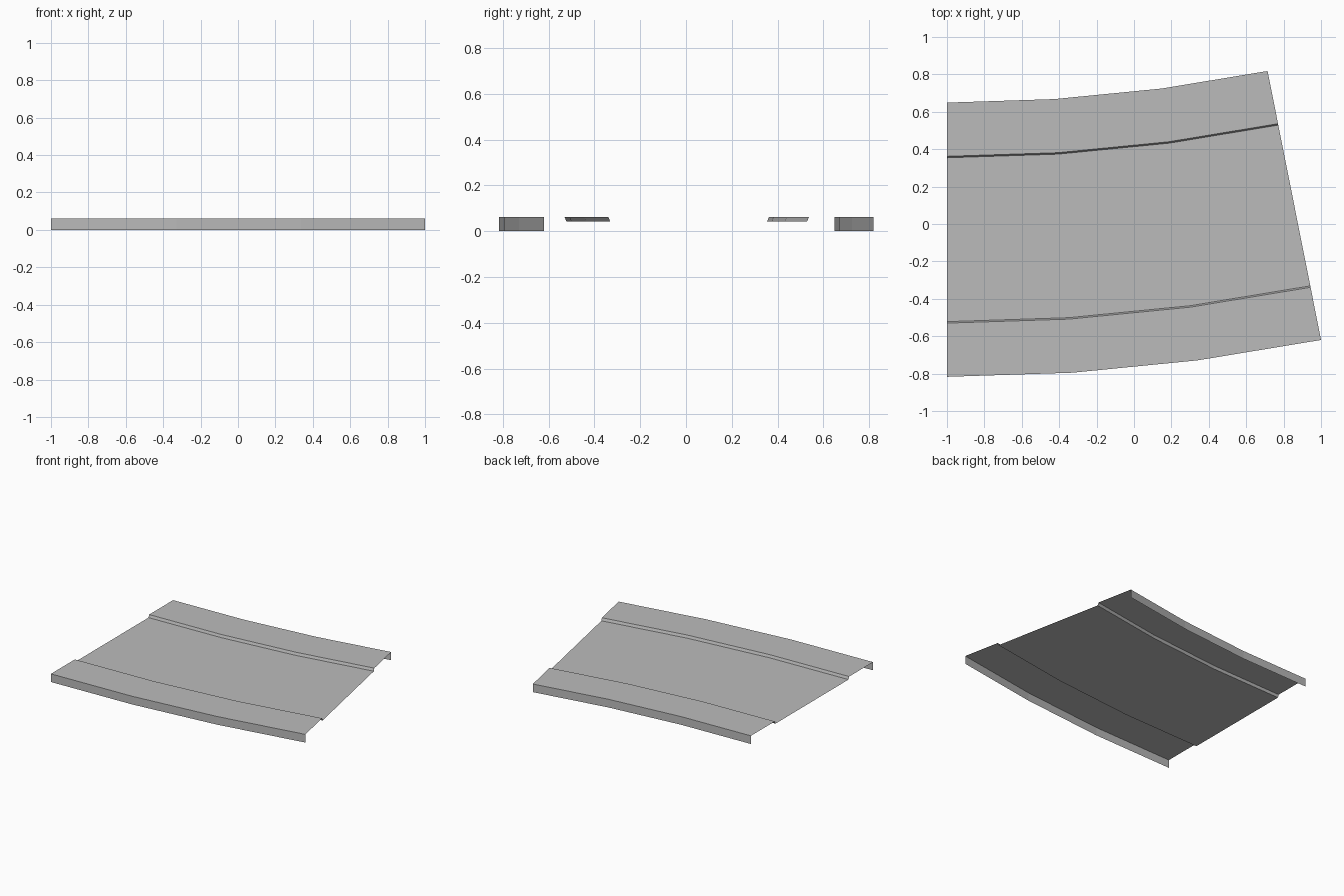
import bpy, bmesh
from math import sin, cos, radians

cube = bpy.data.objects.get("Cube")
if cube:
    bpy.data.objects.remove(cube, do_unlink=True)

grey = bpy.data.materials.new("road grey")
grey.use_nodes = True
colour = (0.5, 0.5, 0.5, 1)
grey.diffuse_color = colour
grey.node_tree.nodes["Principled BSDF"].inputs["Base Color"].default_value = colour

# Bend of the road: arc centre, outer radius, angle and facets
OUTER, WIDTH, CENTRE_Y = 10.252, 1.466, 9.435
BEND, STEPS = radians(11.25), 3
TOP, DECK, KERB, SLOPE = 0.062, 0.042, 0.287, 0.008


def sweep(name, profile):
    """Sweep an open (offset from outer edge, height) profile round the bend."""
    bm = bmesh.new()
    rows = []
    for i in range(STEPS + 1):
        a = BEND * i / STEPS
        rows.append([bm.verts.new((-1 + (OUTER - d) * sin(a),
                                   CENTRE_Y - (OUTER - d) * cos(a), z))
                     for d, z in profile])
    for r, s in zip(rows, rows[1:]):
        for j in range(len(profile) - 1):
            bm.faces.new((r[j], s[j], s[j + 1], r[j + 1]))
    mesh = bpy.data.meshes.new(name)
    bm.to_mesh(mesh)
    bm.free()
    mesh.materials.append(grey)
    obj = bpy.data.objects.new(name, mesh)
    bpy.context.collection.objects.link(obj)
    return obj


# Raised pavement with hanging outer skirt and sloped kerb, then its opposite
pavement = [(0, 0), (0, TOP), (KERB, TOP), (KERB + SLOPE, DECK)]
sweep("outer_pavement", pavement)
sweep("inner_pavement", [(WIDTH - d, z) for d, z in reversed(pavement)])

# Sunken roadway between the kerbs
sweep("roadway", [(KERB + SLOPE, DECK), (WIDTH - KERB - SLOPE, DECK)])
